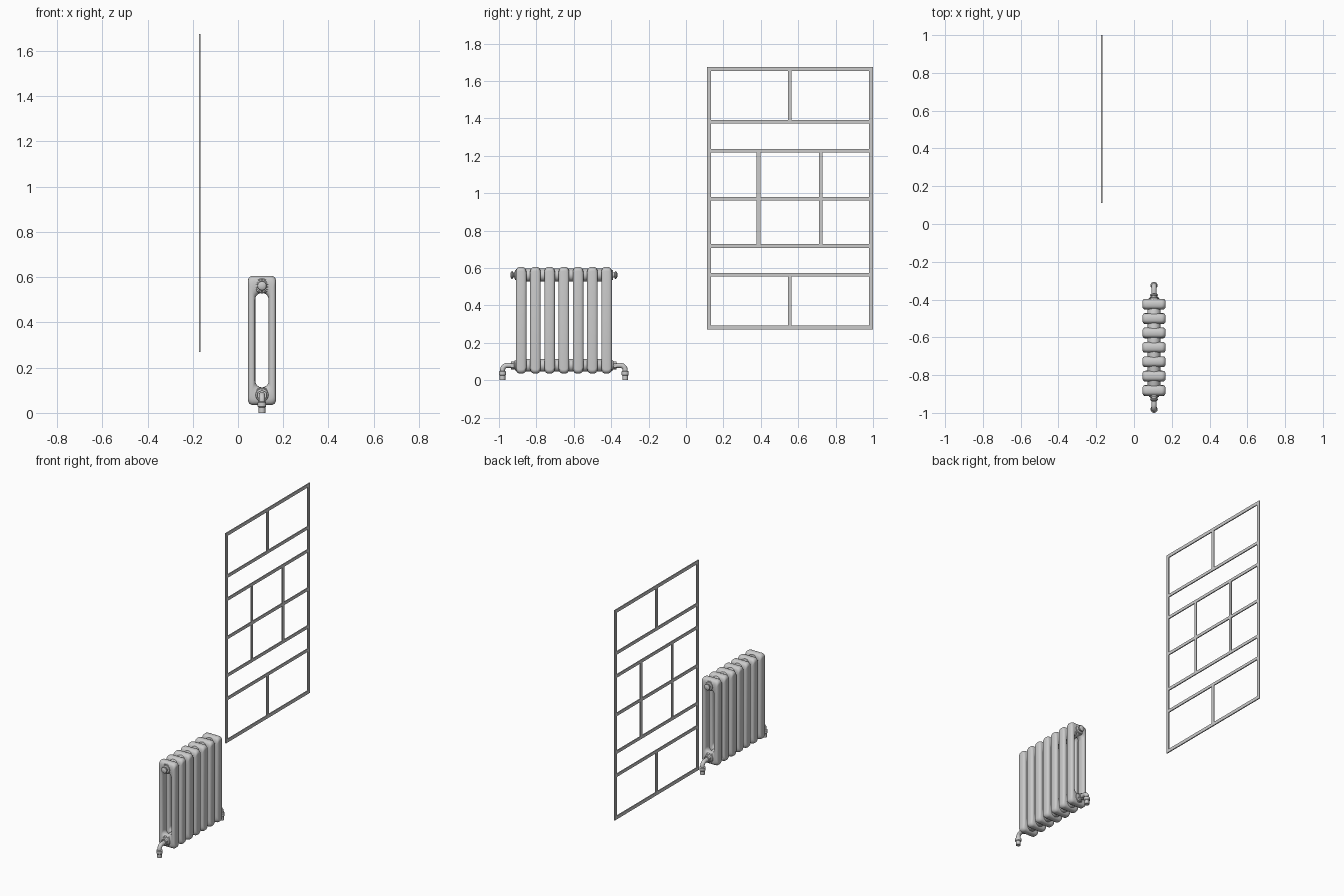
import bpy, bmesh, math
from mathutils import Vector, Matrix

if "Cube" in bpy.data.objects:
    bpy.data.objects.remove(bpy.data.objects["Cube"])

RX, RY = 0.106, -0.653        # radiator centre
PITCH, COUNT = 0.0762, 7
TOP, LOW = 0.562, 0.079       # heights of the upper and lower connections


def finish(name, bm, smooth=True):
    bmesh.ops.recalc_face_normals(bm, faces=bm.faces)
    me = bpy.data.meshes.new(name)
    bm.to_mesh(me)
    bm.free()
    ob = bpy.data.objects.new(name, me)
    bpy.context.collection.objects.link(ob)
    if smooth:
        bpy.ops.object.select_all(action='DESELECT')
        ob.select_set(True)
        bpy.context.view_layer.objects.active = ob
        bpy.ops.object.shade_smooth_by_angle(angle=math.radians(40))
    return ob


def skin(bm, rings, closed=False):
    loops = [[bm.verts.new(p) for p in r] for r in rings]
    n = len(loops[0])
    pairs = list(zip(loops, loops[1:])) + ([(loops[-1], loops[0])] if closed else [])
    for a, b in pairs:
        for i in range(n):
            j = (i + 1) % n
            bm.faces.new((a[i], a[j], b[j], b[i]))
    if not closed:
        bm.faces.new(loops[0])
        bm.faces.new(loops[-1])


def lathe(name, origin, axis, profile, sides=24):
    """profile: (distance along axis, radius)"""
    q = Vector(axis).to_track_quat('Z', 'Y')
    bm = bmesh.new()
    skin(bm, [[Vector(origin) + q @ Vector((r * math.cos(a), r * math.sin(a), d))
               for a in (math.tau * (k + .5) / sides for k in range(sides))]
              for d, r in profile])
    return finish(name, bm)


def rounded_rect(hw, z0, z1, r, n=8):
    pts = []
    corners = [(hw - r, z1 - r), (r - hw, z1 - r), (r - hw, z0 + r), (hw - r, z0 + r)]
    for c, (x, z) in enumerate(corners):
        for k in range(n + 1):
            a = math.pi / 2 * (c + k / n)
            pts.append((x + r * math.cos(a), z + r * math.sin(a)))
    return pts


# radiator section: a tall rounded ring, fat at the two headers
outer = rounded_rect(0.062, 0.035, 0.606, 0.022)
inner = rounded_rect(0.0295, 0.113, 0.53, 0.029)
rings = []
for k in range(24):
    a = math.tau * k / 24
    c, s = (math.copysign(abs(f) ** 0.72, f) for f in (math.cos(a), math.sin(a)))
    t = (1 - c) / 2
    rings.append([(RX + o[0] + (i[0] - o[0]) * t, 0.0285 * s, o[1] + (i[1] - o[1]) * t)
                  for o, i in zip(outer, inner)])
bm = bmesh.new()
skin(bm, rings, closed=True)
sections = finish("radiator_sections", bm)
sections.location.y = RY - PITCH * (COUNT - 1) / 2
arr = sections.modifiers.new("repeat", 'ARRAY')
arr.count = COUNT
arr.use_relative_offset = False
arr.use_constant_offset = True
arr.constant_offset_displace = (0, PITCH, 0)

# header hubs joining the sections
half = PITCH * (COUNT - 1) / 2 + 0.027
for label, z in (("upper", TOP), ("lower", LOW)):
    lathe(label + "_hub", (RX, RY - half, z), (0, 1, 0),
          [(0, 0.031), (0.004, 0.034), (2 * half - 0.004, 0.034), (2 * half, 0.031)], 32)

for side, sy in (("front", -1), ("back", 1)):
    axis = (0, sy, 0)
    # upper end plug with round knob
    y = RY + sy * half
    lathe(side + "_plug", (RX, y, TOP), axis,
          [(0, 0.027), (0.006, 0.026), (0.008, 0.014), (0.015, 0.013), (0.017, 0.019),
           (0.021, 0.021), (0.026, 0.019), (0.030, 0.011), (0.031, 0.004)])
    # lower hexagonal union and collar
    lathe(side + "_collar", (RX, y, LOW), axis,
          [(0, 0.029), (0.006, 0.027), (0.010, 0.020), (0.012, 0.019)])
    lathe(side + "_union_nut", (RX, y, LOW), axis, [(0.010, 0.022), (0.026, 0.022)], 6)
    # pipe elbow turning down to the floor
    end = RY + sy * 0.328
    R, pr = 0.026, 0.0135
    path = [(y + sy * 0.01, LOW, 0)]
    path += [(end - sy * R * (1 - math.sin(a)), LOW - R * (1 - math.cos(a)), a)
             for a in (math.pi / 2 * k / 8 for k in range(9))]
    path.append((end, 0.03, math.pi / 2))
    bm = bmesh.new()
    skin(bm, [[(RX + pr * math.cos(b),
                py + sy * pr * math.sin(b) * math.sin(a),
                pz + pr * math.sin(b) * math.cos(a))
               for b in (math.tau * k / 20 for k in range(20))] for py, pz, a in path])
    finish(side + "_pipe_elbow", bm)
    # valve foot
    lathe(side + "_valve_foot", (RX, end, 0), (0, 0, 1),
          [(0, 0.015), (0.024, 0.015), (0.028, 0.019), (0.046, 0.019), (0.050, 0.014)])

# window grille: border, rails and short mullions
Y0, Y1, Z0, Z1, W = 0.112, 1.0, 0.27, 1.674, 0.022
bars = [(Y0, Y0 + W, Z0, Z1), (Y1 - W, Y1, Z0, Z1),
        (Y0 + W, Y1 - W, Z0, Z0 + W), (Y0 + W, Y1 - W, Z1 - W, Z1)]
for z in (0.563, 0.718, 0.97, 1.227, 1.381):
    bars.append((Y0 + W, Y1 - W, z - 0.01, z + 0.01))
for y, a, b in ((0.555, Z0 + W, 0.553), (0.555, 1.391, Z1 - W),
                (0.388, 0.728, 0.96), (0.388, 0.98, 1.217),
                (0.72, 0.728, 0.96), (0.72, 0.98, 1.217)):
    bars.append((y - 0.01, y + 0.01, a, b))
bm = bmesh.new()
for a, b, c, d in bars:
    bmesh.ops.create_cube(bm, size=1, matrix=Matrix.Translation((-0.17, (a + b) / 2, (c + d) / 2))
                          @ Matrix.Diagonal((0.007, b - a, d - c, 1)))
finish("window_grille", bm, smooth=False)
